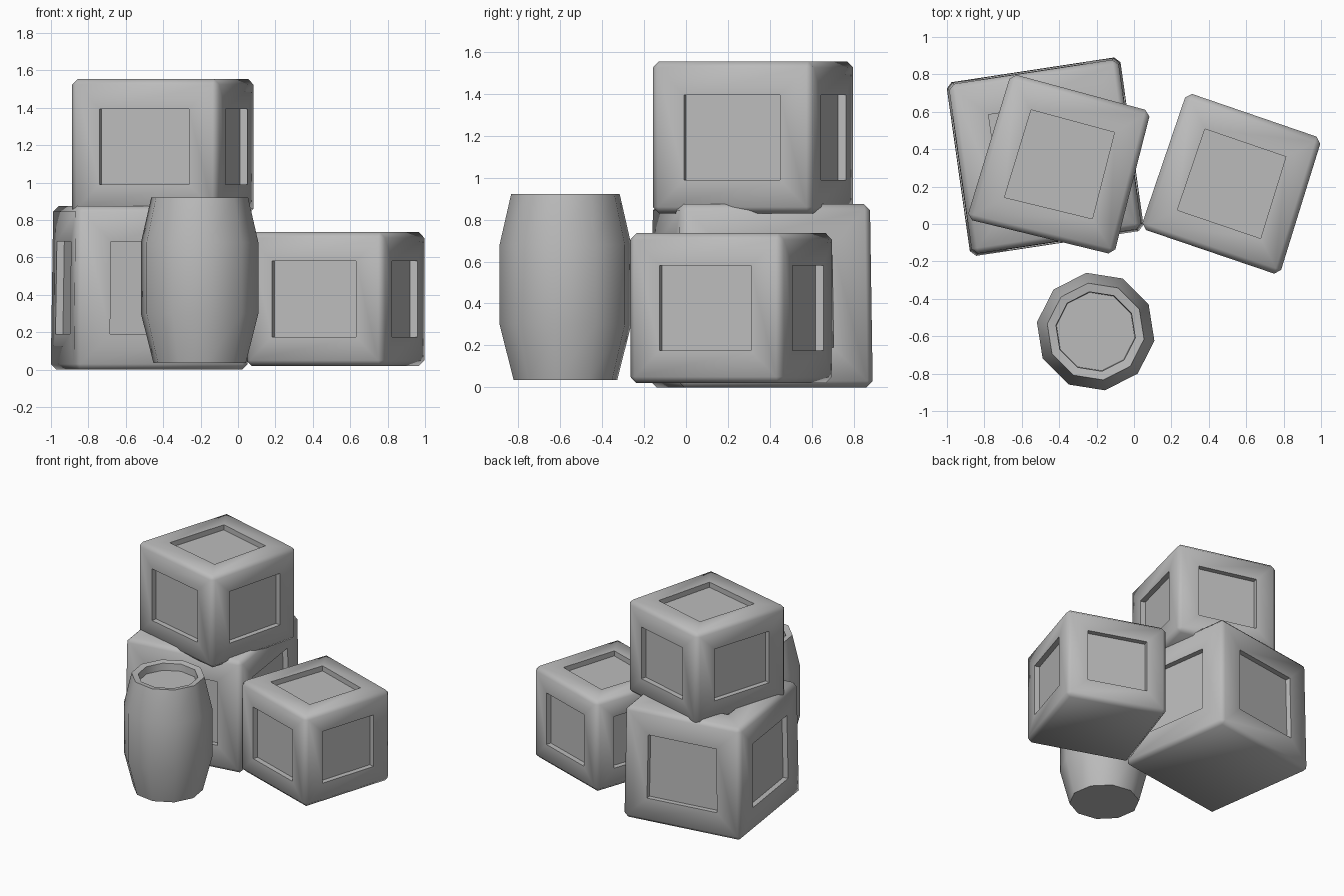
import bpy, bmesh, math
from mathutils import Vector

if "Cube" in bpy.data.objects:
    bpy.data.objects.remove(bpy.data.objects["Cube"])

grey = bpy.data.materials.new("plain grey")
grey.diffuse_color = (0.5, 0.5, 0.5, 1)
grey.use_nodes = True
grey.node_tree.nodes["Principled BSDF"].inputs["Base Color"].default_value = grey.diffuse_color


def finish(bm, name):
    bmesh.ops.recalc_face_normals(bm, faces=bm.faces[:])
    mesh = bpy.data.meshes.new(name)
    bm.to_mesh(mesh)
    bm.free()
    mesh.materials.append(grey)
    obj = bpy.data.objects.new(name, mesh)
    bpy.context.collection.objects.link(obj)
    bpy.ops.object.select_all(action='DESELECT')
    obj.select_set(True)
    bpy.context.view_layer.objects.active = obj
    bpy.ops.object.shade_smooth_by_angle(angle=math.radians(50))
    return obj


def crate(name, corners, z0, z1, border, top_scale=1.0, bevel=0.03, depth=0.04):
    """Chamfered box on a four-corner footprint, sunk panel on every face but the bottom."""
    bm = bmesh.new()
    mid = sum((Vector(c) for c in corners), Vector((0, 0))) / 4
    rings = []
    for z, s in ((z0, 1.01), (z1, 1.01 * top_scale)):
        pts = [mid + (Vector(c) - mid) * s for c in corners]
        rings.append([bm.verts.new((p.x, p.y, z)) for p in pts])
    low, high = rings
    bm.faces.new(low)
    bm.faces.new(high)
    for i in range(4):
        j = (i + 1) % 4
        bm.faces.new((low[i], low[j], high[j], high[i]))
    bmesh.ops.recalc_face_normals(bm, faces=bm.faces[:])
    bmesh.ops.bevel(bm, geom=bm.edges[:], offset=bevel, segments=1,
                    profile=0.5, affect='EDGES')
    bm.normal_update()
    # sunk panels
    panels = [f for f in bm.faces if f.calc_area() > 0.2 and f.normal.z > -0.5]
    bmesh.ops.inset_individual(bm, faces=panels, thickness=border - bevel,
                               use_even_offset=True)
    bm.normal_update()
    normals = [f.normal.copy() for f in panels]
    out = bmesh.ops.extrude_discrete_faces(bm, faces=panels)["faces"]
    for f, n in zip(out, normals):
        bmesh.ops.translate(bm, verts=f.verts[:], vec=-n * depth)
    return finish(bm, name)


def barrel(name, cx, cy, profile, sides=10, turn=-9):
    """Turned profile with a flat bottom and a sunk lid."""
    bm = bmesh.new()
    rings = []
    for r, z in profile:
        ring = []
        for i in range(sides):
            a = math.radians(turn) + math.tau * i / sides
            ring.append(bm.verts.new((cx + r * math.cos(a), cy + r * math.sin(a), z)))
        rings.append(ring)
    for a, b in zip(rings, rings[1:]):
        for i in range(sides):
            j = (i + 1) % sides
            bm.faces.new((a[i], a[j], b[j], b[i]))
    bm.faces.new(rings[0])
    bm.faces.new(rings[-1])
    return finish(bm, name)


# three stacked crates
crate("large_crate", [(-1.0, 0.75), (-0.87, -0.17), (0.05, -0.03), (-0.08, 0.89)],
      0.0, 0.875, 0.19, top_scale=0.975)
crate("top_crate", [(-0.655, 0.80), (-0.89, 0.03), (-0.11, -0.16), (0.085, 0.60)],
      0.83, 1.555, 0.16)
crate("small_crate", [(0.285, 0.70), (0.04, -0.02), (0.775, -0.27), (1.0, 0.455)],
      0.02, 0.735, 0.155)

# ten-sided barrel in front
barrel("barrel", -0.205, -0.575,
       [(0.25, 0.035), (0.318, 0.30), (0.318, 0.68), (0.262, 0.922),
        (0.215, 0.915), (0.212, 0.86)])
